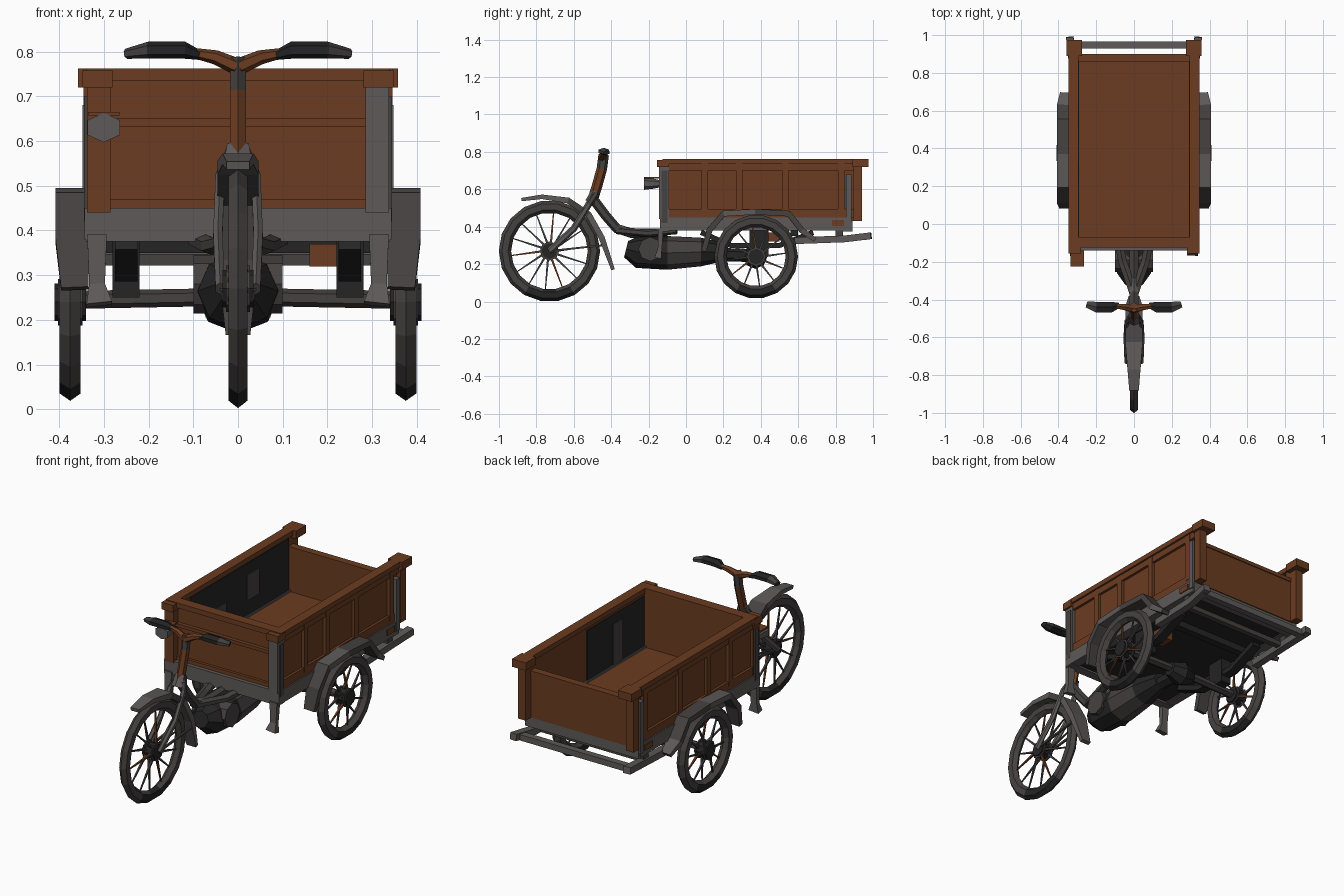
import bpy, bmesh, math
from mathutils import Vector

cube = bpy.data.objects.get("Cube")
if cube:
    bpy.data.objects.remove(cube, do_unlink=True)


def material(name, r, g, b):
    m = bpy.data.materials.new(name)
    m.use_nodes = True
    m.diffuse_color = (r, g, b, 1)
    m.node_tree.nodes["Principled BSDF"].inputs["Base Color"].default_value = (r, g, b, 1)
    return m


BROWN = material("rusty brown", 0.145, 0.045, 0.015)
STEEL = material("worn steel", 0.112, 0.10, 0.10)
GREY = material("mid grey", 0.06, 0.053, 0.052)
DARK = material("dark grey", 0.018, 0.018, 0.018)


def finish(name, bm, mats):
    bmesh.ops.recalc_face_normals(bm, faces=bm.faces)
    mesh = bpy.data.meshes.new(name)
    bm.to_mesh(mesh)
    bm.free()
    for m in mats:
        mesh.materials.append(m)
    ob = bpy.data.objects.new(name, mesh)
    bpy.context.collection.objects.link(ob)
    return ob


def box(name, x, y, z, mat):
    """Block given by its (low, high) range on each axis."""
    bm = bmesh.new()
    bmesh.ops.create_cube(bm, size=1)
    for v in bm.verts:
        v.co = [r[0] + (c + 0.5) * (r[1] - r[0]) for c, r in zip(v.co, (x, y, z))]
    return finish(name, bm, [mat])


def add_sweep(bm, pts, a, b, sides, closed=False, taper=None):
    """Sweep a section with half width a and half depth b along points."""
    pts = [Vector(p) for p in pts]
    n = len(pts)
    rings = []
    for i, p in enumerate(pts):
        if closed:
            t = pts[(i + 1) % n] - pts[i - 1]
        else:
            t = pts[min(i + 1, n - 1)] - pts[max(i - 1, 0)]
        t.normalize()
        ref = Vector((1, 0, 0)) if abs(t.x) < 0.8 else Vector((0, 1, 0))
        side = (ref - t * ref.dot(t)).normalized()
        up = t.cross(side)
        k = (math.sqrt(2) if sides == 4 else 1) * (taper[i] if taper else 1)
        start = math.pi / 4 if sides == 4 else math.pi / 2
        angles = [start + math.tau * j / sides for j in range(sides)]
        rings.append([bm.verts.new(p + side * a * k * math.cos(q) + up * b * k * math.sin(q))
                      for q in angles])
    for i in range(n if closed else n - 1):
        r0, r1 = rings[i], rings[(i + 1) % n]
        for j in range(sides):
            f = bm.faces.new((r0[j], r0[(j + 1) % sides], r1[(j + 1) % sides], r1[j]))
            f.material_index = 1 if i % 3 == 2 else 0
    if not closed:
        bm.faces.new(rings[0])
        bm.faces.new(rings[-1])


def sweep(name, pts, a, b, mat, sides=6, second=None, taper=None):
    bm = bmesh.new()
    add_sweep(bm, pts, a, b, sides, taper=taper)
    return finish(name, bm, [mat, second or mat])


def wheel(name, x, y, z, radius, width, spokes):
    def rim(r, q, dx=0):
        return (x + dx, y + r * math.cos(q), z + r * math.sin(q))
    # Tyre, darker towards the ground
    bm = bmesh.new()
    circle = [rim(radius - 0.032, math.tau * i / 18) for i in range(18)]
    add_sweep(bm, circle, width, 0.033, 6, closed=True)
    for f in bm.faces:
        f.material_index = 1 if f.calc_center_median().z < z - radius * 0.75 else 0
    finish(name + "_tyre", bm, [GREY, DARK])
    # Thin spokes, a few of them rusty
    bm = bmesh.new()
    for i in range(spokes):
        q = math.tau * i / spokes
        dx = 0.018 if i % 2 else -0.018
        add_sweep(bm, [rim(0.03, q, dx), rim(radius - 0.04, q + 0.12)], 0.006, 0.006, 4,
                  taper=(1, 0.4))
        for f in list(bm.faces)[-6:]:
            f.material_index = 1 if i % 4 == 3 else 0
    finish(name + "_spokes", bm, [GREY, BROWN])
    sweep(name + "_hub", [(x - 0.035, y, z), (x + 0.035, y, z)], 0.042, 0.042, DARK, 8)
    for e in (-0.024, 0.024):
        sweep(name + "_hub_flange", [(x + e - 0.003, y, z), (x + e + 0.003, y, z)],
              0.052, 0.052, GREY, 8)


# Wheels
wheel("front_wheel", 0, -0.73, 0.27, 0.27, 0.024, 14)
for s, label in ((1, "left"), (-1, "right")):
    wheel(label + "_rear_wheel", s * 0.375, 0.375, 0.24, 0.223, 0.027, 12)

# Front mudguard, fork and steering
sweep("front_mudguard", [(0, -0.88, 0.545), (0, -0.77, 0.56), (0, -0.63, 0.54), (0, -0.52, 0.465),
                         (0, -0.45, 0.34), (0, -0.39, 0.17)], 0.046, 0.016, STEEL, 4, GREY,
      taper=(0.55, 0.75, 1, 1, 1, 0.6))
for s, label in ((1, "left"), (-1, "right")):
    sweep(label + "_fork_blade", [(s * 0.04, -0.73, 0.27), (s * 0.045, -0.6, 0.39),
                                  (s * 0.04, -0.52, 0.52), (s * 0.015, -0.48, 0.58)],
          0.012, 0.018, STEEL, 6, GREY)
    sweep(label + "_mudguard_stay", [(s * 0.035, -0.73, 0.27), (s * 0.04, -0.45, 0.30)],
          0.005, 0.005, GREY, 4)
    sweep(label + "_handle_grip", [(s * 0.08, -0.43, 0.79), (s * 0.12, -0.44, 0.803),
                                   (s * 0.2, -0.44, 0.803), (s * 0.25, -0.425, 0.795)],
          0.032, 0.019, DARK, 6, GREY, taper=(0.5, 1, 1, 0.6))
    sweep(label + "_handlebar_arm", [(0, -0.45, 0.765), (s * 0.05, -0.44, 0.787),
                                     (s * 0.1, -0.435, 0.797)], 0.018, 0.016, BROWN,
          taper=(1.2, 1, 0.7))
sweep("fork_crown", [(0, -0.51, 0.53), (0, -0.485, 0.59)], 0.04, 0.03, STEEL, 6, taper=(1, 0.7))
sweep("steering_stem", [(0, -0.50, 0.54), (0, -0.475, 0.62), (0, -0.45, 0.71), (0, -0.44, 0.785)],
      0.02, 0.028, BROWN, 6, GREY)

# Main frame tube and its spreading rear fork
sweep("main_frame_tube", [(0, -0.49, 0.54), (0, -0.43, 0.46), (0, -0.37, 0.39), (0, -0.29, 0.365),
                          (0, -0.1, 0.365)], 0.026, 0.026, GREY, 6, STEEL)
for s, label in ((1, "left"), (-1, "right")):
    sweep(label + "_frame_brace", [(0, -0.37, 0.38), (s * 0.06, -0.2, 0.365), (s * 0.09, -0.05, 0.38)],
          0.026, 0.02, GREY)

# Engine, drive shaft and rear axle
sweep("engine_body", [(0, -0.32, 0.28), (0, -0.26, 0.265), (0, -0.1, 0.26), (0, 0.08, 0.265),
                      (0, 0.22, 0.265)], 0.095, 0.09, DARK, 8, GREY, taper=(0.5, 0.95, 1, 0.85, 0.5))
sweep("engine_cover", [(-0.1, -0.19, 0.28), (0.1, -0.19, 0.28)], 0.065, 0.065, GREY, 8)
sweep("drive_shaft", [(0, 0.1, 0.255), (0, 0.37, 0.245)], 0.035, 0.035, DARK)
sweep("rear_axle", [(-0.36, 0.37, 0.245), (-0.1, 0.37, 0.25), (0.1, 0.37, 0.25),
                    (0.36, 0.37, 0.245)], 0.025, 0.02, GREY)
sweep("differential", [(-0.07, 0.37, 0.245), (0, 0.37, 0.24), (0.07, 0.37, 0.245)],
      0.065, 0.065, DARK, 8, taper=(0.6, 1, 0.6))

# Cargo bed floor and steel chassis
box("bed_floor", (-0.305, 0.305), (-0.10, 0.88), (0.41, 0.44), BROWN)
box("bed_underside", (-0.30, 0.30), (-0.10, 0.86), (0.385, 0.41), DARK)
box("front_chassis_beam", (-0.34, 0.34), (-0.14, -0.09), (0.375, 0.45), STEEL)
box("rear_chassis_beam", (-0.34, 0.34), (0.84, 0.89), (0.375, 0.43), STEEL)
box("cross_member", (-0.30, 0.30), (0.56, 0.60), (0.35, 0.39), DARK)
box("axle_mount", (0.16, 0.24), (0.42, 0.50), (0.32, 0.37), BROWN)

# Front wall with its ledge and top rail
box("front_wall", (-0.31, 0.31), (-0.105, -0.075), (0.44, 0.75), BROWN)
box("front_ledge", (-0.29, 0.29), (-0.125, -0.10), (0.632, 0.65), BROWN)
box("front_top_rail", (-0.34, 0.34), (-0.125, -0.07), (0.735, 0.762), BROWN)
box("front_bottom_rail", (-0.29, 0.29), (-0.12, -0.10), (0.45, 0.47), BROWN)

# Tailgate
box("tailgate", (-0.31, 0.31), (0.865, 0.895), (0.43, 0.68), BROWN)
box("tailgate_top_rail", (-0.31, 0.31), (0.86, 0.90), (0.665, 0.685), BROWN)

for s, label in ((1, "left"), (-1, "right")):
    def part(name, x, y, z, mat):
        box(label + "_" + name, sorted((s * x[0], s * x[1])), y, z, mat)

    # Side wall: panel, rails and upright ribs
    part("side_panel", (0.30, 0.322), (-0.10, 0.90), (0.43, 0.75), BROWN)
    part("side_top_rail", (0.293, 0.346), (-0.12, 0.93), (0.735, 0.762), BROWN)
    part("side_upper_trim", (0.32, 0.336), (-0.10, 0.90), (0.70, 0.735), BROWN)
    part("side_lower_trim", (0.32, 0.336), (-0.10, 0.90), (0.45, 0.495), BROWN)
    for y in (0.10, 0.285, 0.53, 0.83):
        part("side_rib", (0.32, 0.338), (y - 0.017, y + 0.017), (0.47, 0.735), BROWN)

    # Corner posts, caps and steel brackets
    part("front_post", (0.285, 0.338), (-0.145, -0.09), (0.44, 0.735), STEEL if s > 0 else BROWN)
    part("front_post_cap", (0.28, 0.348), (-0.155, -0.09), (0.72, 0.758), BROWN)
    part("rear_post", (0.30, 0.345), (0.895, 0.94), (0.43, 0.75), BROWN)
    part("rear_post_cap", (0.275, 0.358), (0.89, 0.975), (0.72, 0.762), BROWN)
    part("rear_bracket", (0.32, 0.348), (0.855, 0.885), (0.40, 0.68), STEEL)
    part("front_bracket", (0.325, 0.344), (-0.13, -0.10), (0.42, 0.70), GREY)

    # Hanging step under the front corner
    sweep(label + "_hanging_step", [(s * 0.315, -0.135, 0.39), (s * 0.315, -0.14, 0.28),
                                    (s * 0.31, -0.15, 0.235)], 0.022, 0.014, STEEL, 4, GREY,
          taper=(1, 0.8, 1.3))

    # Chassis rail, springs and rear bumper supports
    part("chassis_rail", (0.29, 0.343), (-0.14, 0.88), (0.38, 0.45), STEEL)
    part("rail_rust_plate", (0.342, 0.348), (0.78, 0.845), (0.405, 0.435), BROWN)
    part("axle_block", (0.22, 0.28), (0.34, 0.44), (0.25, 0.39), DARK)
    sweep(label + "_leaf_spring", [(s * 0.25, 0.08, 0.37), (s * 0.25, 0.24, 0.30),
                                   (s * 0.25, 0.5, 0.30), (s * 0.25, 0.68, 0.37)],
          0.025, 0.014, DARK, 4)
    sweep(label + "_bumper_arm", [(s * 0.325, 0.58, 0.325), (s * 0.325, 0.85, 0.335),
                                  (s * 0.34, 0.99, 0.352)], 0.02, 0.018, STEEL, 4, GREY)
    part("bumper_hanger", (0.31, 0.335), (0.80, 0.84), (0.34, 0.39), GREY)

    # Rear mudguard with angular arch
    sweep(label + "_rear_mudguard", [(s * 0.365, 0.095, 0.27), (s * 0.37, 0.125, 0.38),
                                     (s * 0.37, 0.20, 0.47), (s * 0.372, 0.37, 0.48),
                                     (s * 0.37, 0.55, 0.47), (s * 0.37, 0.62, 0.38),
                                     (s * 0.365, 0.69, 0.33)], 0.038, 0.016, GREY, 4, STEEL,
          taper=(0.8, 1, 1, 0.95, 1, 1, 0.7))

# Rear bumper bar
sweep("rear_bumper", [(-0.34, 0.948, 0.345), (0.34, 0.948, 0.345)], 0.018, 0.016, STEEL, 4)
sweep("rear_lower_bar", [(-0.30, 0.80, 0.335), (0.30, 0.80, 0.335)], 0.015, 0.013, GREY, 4)

# Side lamp on the right front post with a rusty hood
sweep("lamp", [(-0.30, -0.13, 0.63), (-0.30, -0.17, 0.63), (-0.30, -0.225, 0.63)],
      0.042, 0.033, STEEL, 6, taper=(0.5, 0.8, 1))
box("lamp_hood", (-0.335, -0.265), (-0.225, -0.14), (0.657, 0.665), BROWN)

# Worn patches on the inner side walls
box("right_inner_wear", (-0.301, -0.296), (0.02, 0.86), (0.445, 0.73), DARK)
box("left_inner_wear", (0.296, 0.301), (-0.07, 0.42), (0.445, 0.72), DARK)
for y, z in ((0.22, 0.52), (0.5, 0.60)):
    box("wear_patch", (-0.297, -0.292), (y, y + 0.10), (z - 0.07, z + 0.07), GREY)
box("wear_patch_left", (0.292, 0.297), (0.12, 0.20), (0.45, 0.67), GREY)
